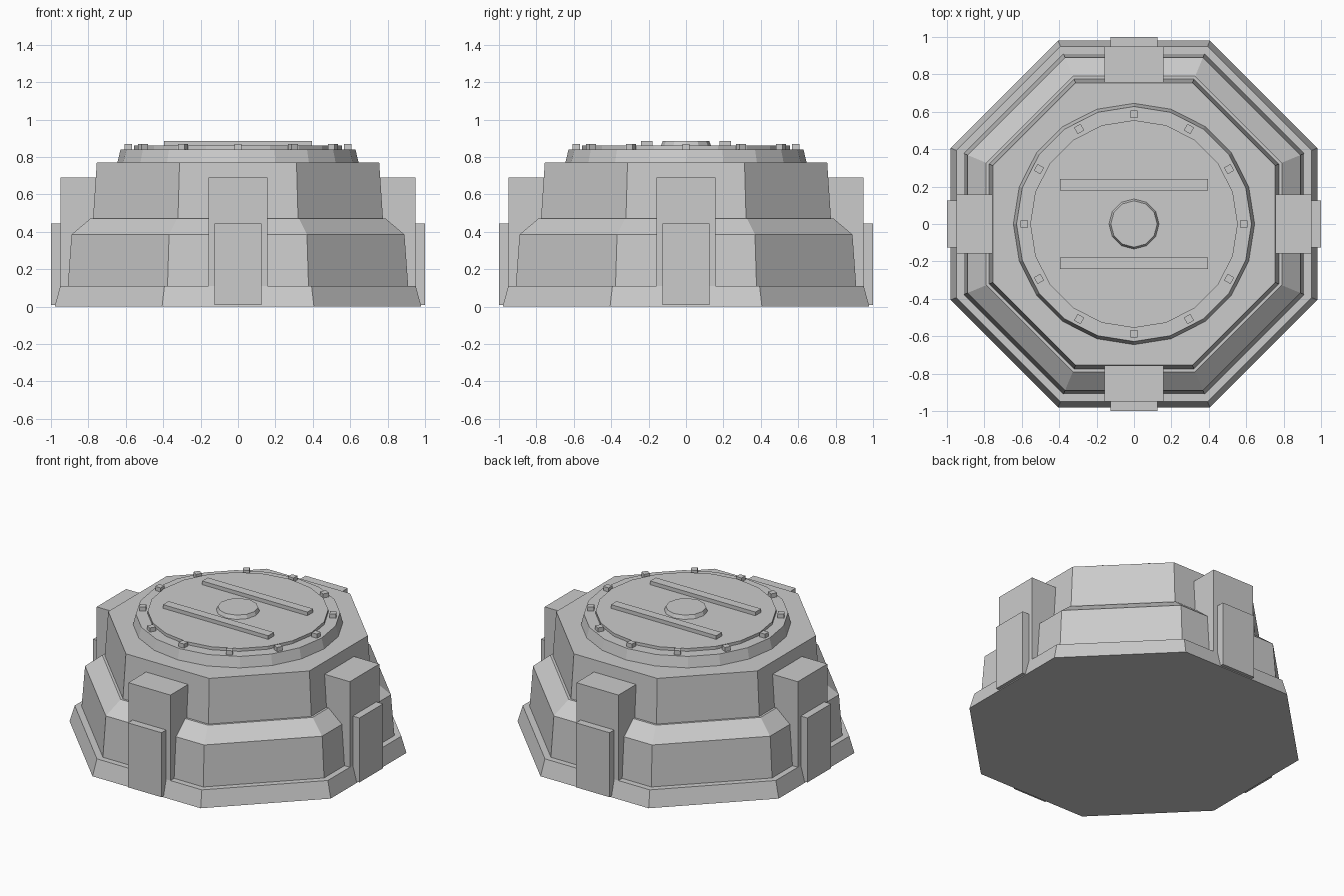
import bpy, bmesh
from math import cos, pi, sin
from mathutils import Matrix

cube = bpy.data.objects.get("Cube")
if cube:
    bpy.data.objects.remove(cube, do_unlink=True)

grey = bpy.data.materials.new("plain grey")
grey.use_nodes = True
colour = (0.6, 0.6, 0.6, 1)
grey.diffuse_color = colour
grey.node_tree.nodes["Principled BSDF"].inputs["Base Color"].default_value = colour


def finish(name, bm):
    bmesh.ops.recalc_face_normals(bm, faces=bm.faces)
    mesh = bpy.data.meshes.new(name)
    bm.to_mesh(mesh)
    bm.free()
    mesh.materials.append(grey)
    obj = bpy.data.objects.new(name, mesh)
    bpy.context.collection.objects.link(obj)
    return obj


def stack(name, sides, profile, turn=0.0):
    """Closed many-sided body through (radius, height) rings."""
    bm = bmesh.new()
    rings = []
    for r, z in profile:
        angles = [turn + 2 * pi * i / sides for i in range(sides)]
        rings.append([bm.verts.new((r * cos(a), r * sin(a), z)) for a in angles])
    for low, high in zip(rings, rings[1:]):
        for i in range(sides):
            j = (i + 1) % sides
            bm.faces.new((low[i], low[j], high[j], high[i]))
    bm.faces.new(rings[0])
    bm.faces.new(rings[-1])
    return finish(name, bm)


def box(name, x, y, z, angle=0.0):
    """Box spanning three ranges, turned about the vertical axis."""
    bm = bmesh.new()
    spans = (x, y, z)
    middle = [(a + b) / 2 for a, b in spans]
    size = [b - a for a, b in spans]
    matrix = (Matrix.Rotation(angle, 4, "Z") @ Matrix.Translation(middle)
              @ Matrix.Diagonal((*size, 1)))
    bmesh.ops.create_cube(bm, size=1, matrix=matrix)
    return finish(name, bm)


# Octagonal body: plinth, lower wall, sloped shoulder and upper wall
flats = [(0.98, 0), (0.95, 0.11), (0.91, 0.11), (0.89, 0.385),
         (0.79, 0.47), (0.775, 0.47), (0.755, 0.77)]
stack("octagonal_body", 8, [(r / cos(pi / 8), z) for r, z in flats], pi / 8)

# Round hatch on the roof
stack("hatch_ring", 20, [(0.645, 0.765), (0.645, 0.77), (0.628, 0.84)], pi / 2)
stack("hatch_disc", 20, [(0.555, 0.835), (0.555, 0.86)], pi / 2)
stack("hatch_hub", 12, [(0.136, 0.855), (0.124, 0.885)], pi / 2)
for side, y in (("front", -0.21), ("back", 0.21)):
    box(side + "_hatch_bar", (-0.395, 0.395), (y - 0.03, y + 0.03), (0.855, 0.885))
for i in range(12):
    box("hatch_bolt", (0.567, 0.607), (-0.02, 0.02), (0.835, 0.868), i * pi / 6)

# Stepped buttress on each of the four main sides
for i, side in enumerate(("left", "back", "right", "front")):
    turn = i * pi / 2
    box(side + "_buttress", (0.7, 0.95), (-0.158, 0.158), (0.05, 0.69), turn)
    box(side + "_buttress_plate", (0.9, 1.0), (-0.126, 0.126), (0.008, 0.445), turn)
